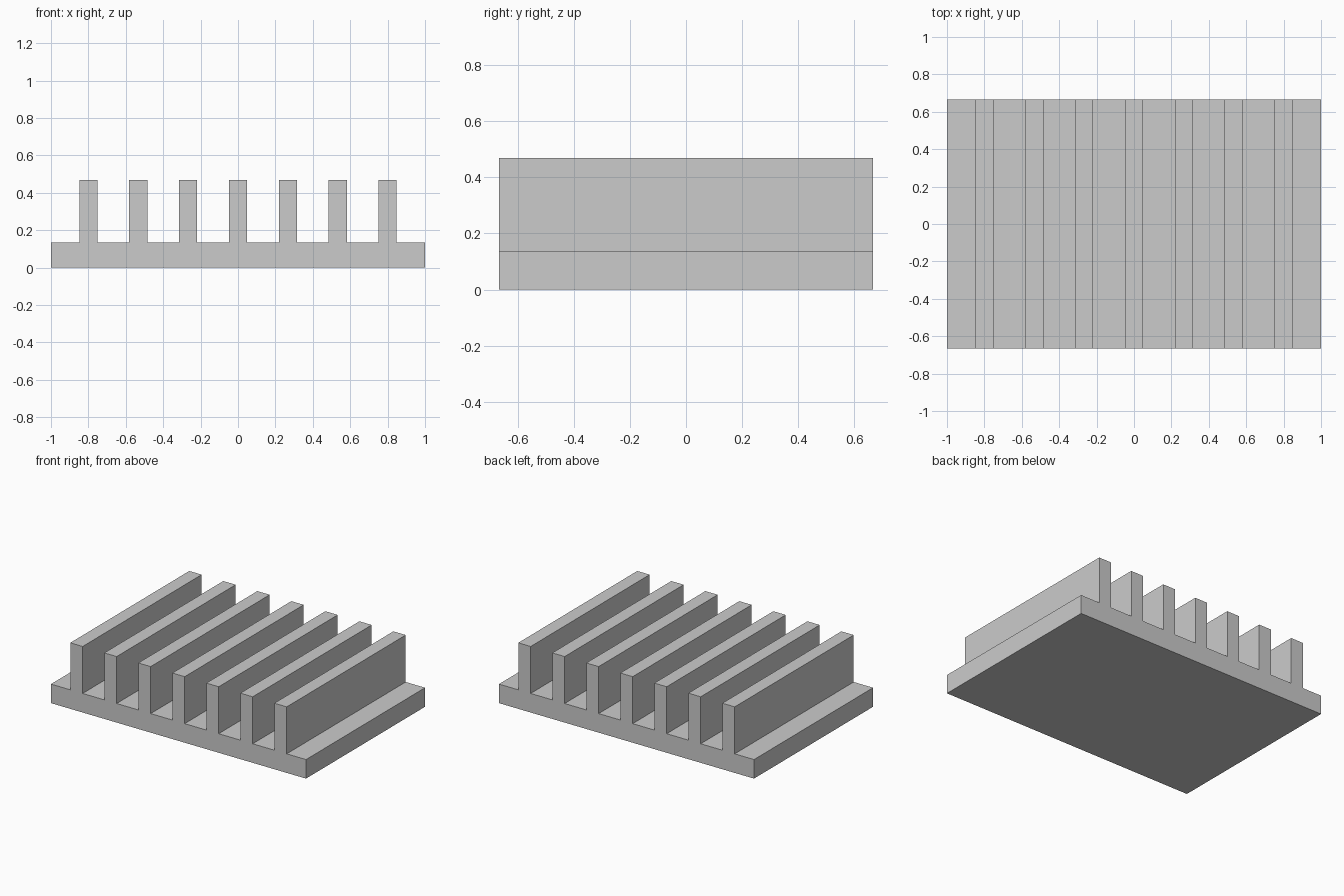
import bpy

cube = bpy.data.objects.get("Cube")
if cube:
    bpy.data.objects.remove(cube, do_unlink=True)

DEPTH = 1.333
BASE_TOP, FIN_TOP = 0.135, 0.468
FINS, PITCH, FIN_WIDTH = 7, 0.2667, 0.097

# Single light grey finish
grey = bpy.data.materials.new("light grey")
grey.use_nodes = True
grey.diffuse_color = (0.6, 0.6, 0.6, 1)
grey.node_tree.nodes["Principled BSDF"].inputs["Base Color"].default_value = grey.diffuse_color

# Comb profile: flat base, then each fin traced from right to left
profile = [(-1, 0), (1, 0), (1, BASE_TOP)]
for i in reversed(range(FINS)):
    x = (i - (FINS - 1) / 2) * PITCH
    r, l = x + FIN_WIDTH / 2, x - FIN_WIDTH / 2
    profile += [(r, BASE_TOP), (r, FIN_TOP), (l, FIN_TOP), (l, BASE_TOP)]
profile.append((-1, BASE_TOP))

# Extrude the profile from front to back
n = len(profile)
verts = [(x, y, z) for y in (-DEPTH / 2, DEPTH / 2) for x, z in profile]
faces = [tuple(range(n)), tuple(reversed(range(n, 2 * n)))]
faces += [(i, i + n, (i + 1) % n + n, (i + 1) % n) for i in range(n)]

mesh = bpy.data.meshes.new("finned_plate")
mesh.from_pydata(verts, [], faces)
mesh.materials.append(grey)
plate = bpy.data.objects.new("finned_plate", mesh)
bpy.context.collection.objects.link(plate)
